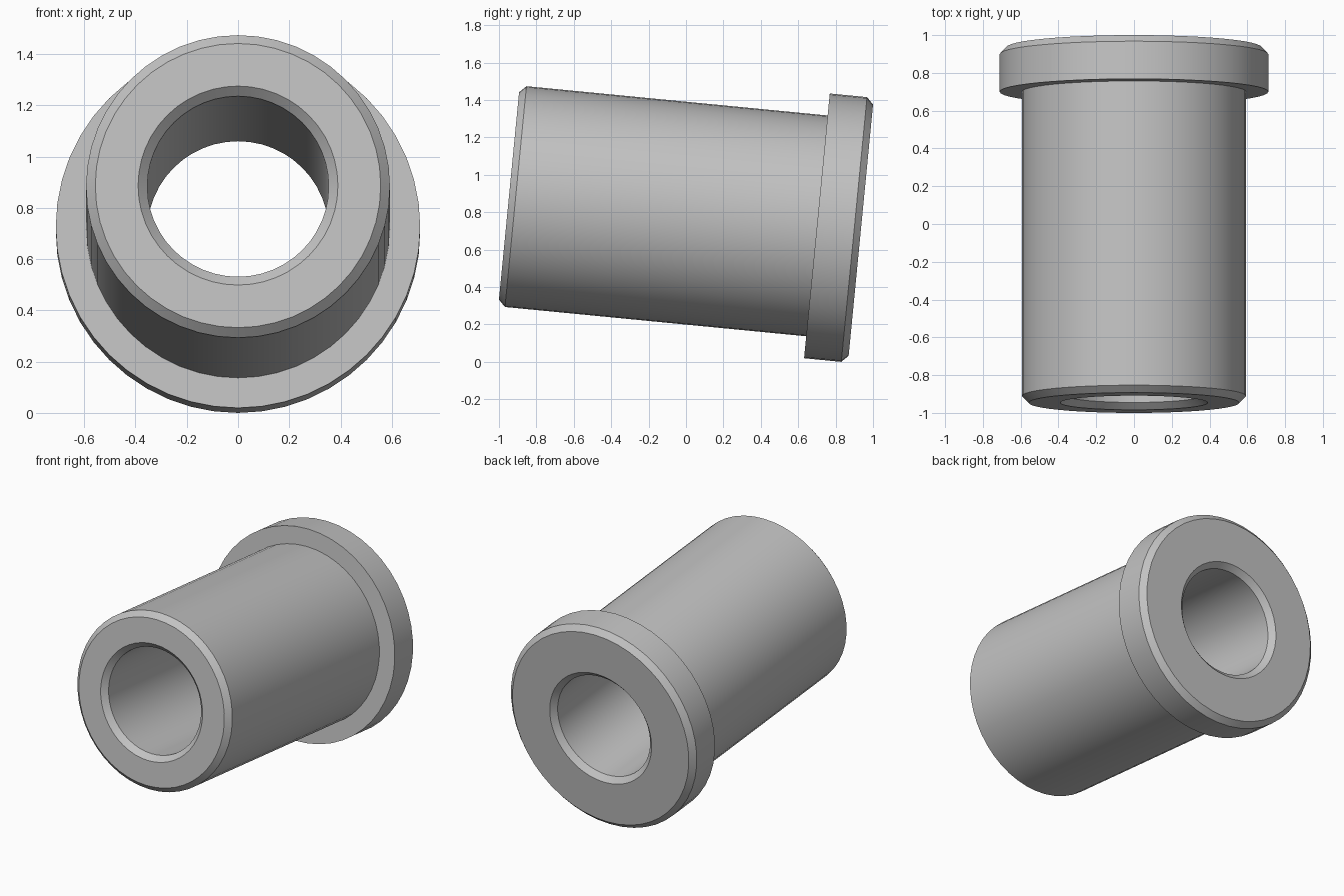
import bpy, bmesh, math
from mathutils import Matrix, Vector

cube = bpy.data.objects.get("Cube")
if cube:
    bpy.data.objects.remove(cube, do_unlink=True)

SIDES = 48
LENGTH, FLANGE, BEVEL = 1.89, 0.236, 0.036
BODY_R, FLANGE_R, BORE_R = 0.593, 0.711, 0.354
TILT = math.radians(5.55)

# Closed section of the bushing: (radius, distance along the axis)
section = [
    (BORE_R, BEVEL), (BORE_R + BEVEL, 0),
    (BODY_R - BEVEL, 0), (BODY_R, BEVEL),
    (BODY_R, LENGTH - FLANGE), (FLANGE_R, LENGTH - FLANGE),
    (FLANGE_R, LENGTH - BEVEL), (FLANGE_R - BEVEL, LENGTH),
    (BORE_R + BEVEL, LENGTH), (BORE_R, LENGTH - BEVEL),
]

# Revolve the section about the axis
bm = bmesh.new()
rings = []
for radius, along in section:
    ring = []
    for i in range(SIDES):
        a = math.tau * i / SIDES
        ring.append(bm.verts.new((radius * math.cos(a), along, radius * math.sin(a))))
    rings.append(ring)
for k, ring in enumerate(rings):
    following = rings[(k + 1) % len(rings)]
    for i in range(SIDES):
        j = (i + 1) % SIDES
        bm.faces.new((ring[i], ring[j], following[j], following[i]))
bmesh.ops.recalc_face_normals(bm, faces=bm.faces)

# Tilt the flange end down, then centre and rest on the ground
bm.transform(Matrix.Rotation(-TILT, 4, "X"))
ys = [v.co.y for v in bm.verts]
low = min(v.co.z for v in bm.verts)
bmesh.ops.translate(bm, verts=bm.verts, vec=Vector((0, -(min(ys) + max(ys)) / 2, -low)))

mesh = bpy.data.meshes.new("flanged_bushing")
bm.to_mesh(mesh)
bm.free()
bushing = bpy.data.objects.new("flanged_bushing", mesh)
bpy.context.collection.objects.link(bushing)

# Plain grey metal
grey = bpy.data.materials.new("light_grey")
grey.use_nodes = True
colour = (0.54, 0.54, 0.54, 1)
grey.diffuse_color = colour
grey.node_tree.nodes["Principled BSDF"].inputs["Base Color"].default_value = colour
mesh.materials.append(grey)

# Smooth walls with crisp chamfer edges
bpy.ops.object.select_all(action="DESELECT")
bushing.select_set(True)
bpy.context.view_layer.objects.active = bushing
bpy.ops.object.shade_smooth_by_angle(angle=math.radians(30))
